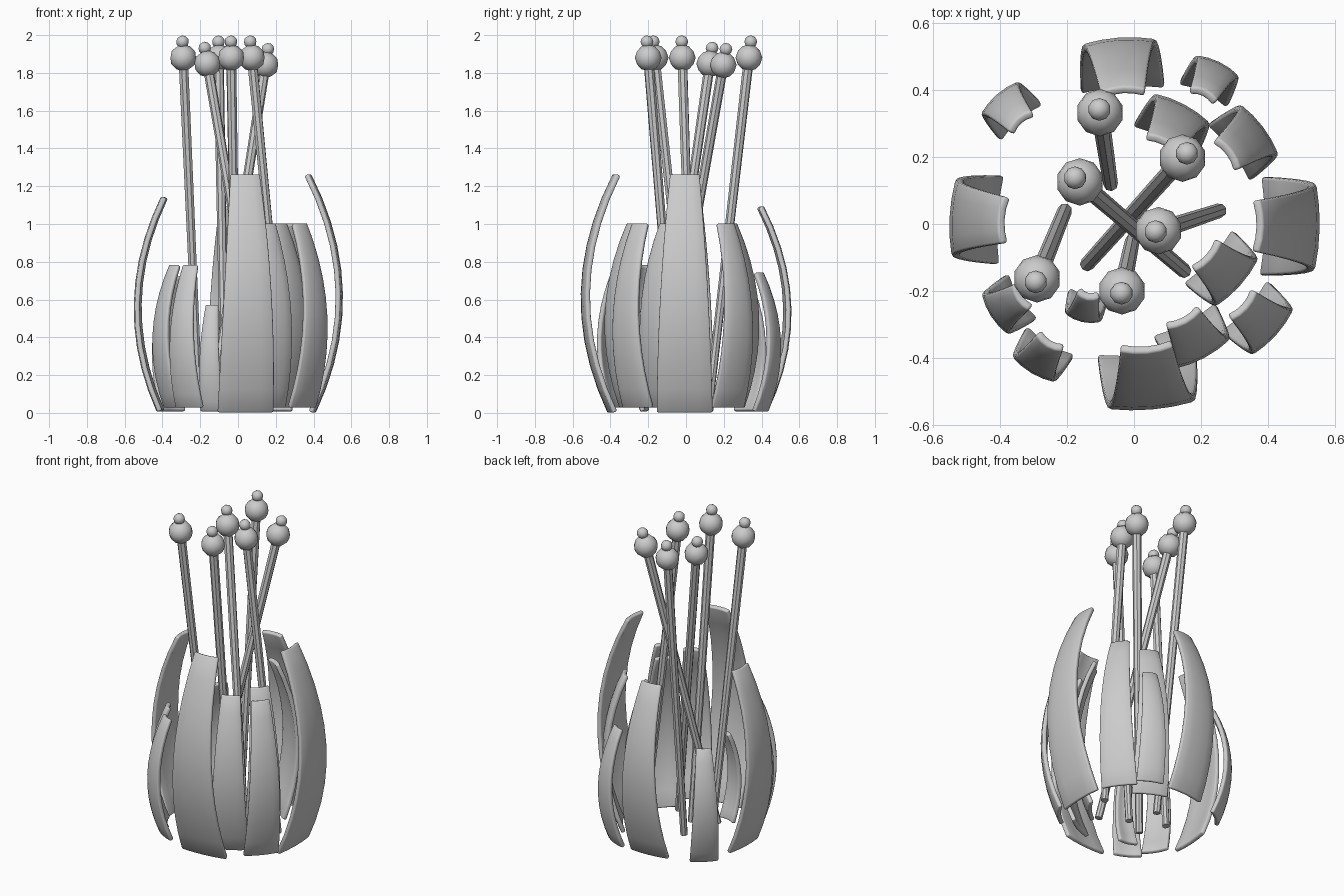
import bpy, bmesh, math
from mathutils import Vector

if "Cube" in bpy.data.objects:
    bpy.data.objects.remove(bpy.data.objects["Cube"])


def finish(ob):
    bpy.ops.object.select_all(action='DESELECT')
    ob.select_set(True)
    bpy.context.view_layer.objects.active = ob
    bpy.ops.object.shade_smooth_by_angle(angle=math.radians(40))


def petal(name, x, y, facing, width, z0, z1, bulge, top_in, thick=0.026):
    """Tapered slab that bows outward; (x, y) is the middle of its foot."""
    a = math.radians(facing)
    out, side = Vector((math.cos(a), math.sin(a), 0)), Vector((-math.sin(a), math.cos(a), 0))
    rows, cols = 10, 4
    bm = bmesh.new()
    grid = []
    for i in range(rows + 1):
        t = i / rows
        r = bulge * 4 * t * (1 - t) - top_in * t
        w = width * (1 - 0.12 * t - 0.36 * t * t)
        row = []
        for j in range(cols + 1):
            s = j / cols * 2 - 1
            p = Vector((x, y, z0 + (z1 - z0) * t)) + out * (r - 0.012 * s * s) + side * (s * w / 2)
            row.append(bm.verts.new(p))
        grid.append(row)
    for i in range(rows):
        for j in range(cols):
            bm.faces.new((grid[i][j], grid[i][j + 1], grid[i + 1][j + 1], grid[i + 1][j]))
    me = bpy.data.meshes.new(name)
    bm.to_mesh(me)
    bm.free()
    ob = bpy.data.objects.new(name, me)
    bpy.context.collection.objects.link(ob)
    sol = ob.modifiers.new("thickness", 'SOLIDIFY')
    sol.thickness, sol.offset = thick, 0
    bev = ob.modifiers.new("soft_edges", 'BEVEL')
    bev.width, bev.segments, bev.limit_method = 0.008, 2, 'ANGLE'
    bev.angle_limit = math.radians(40)
    finish(ob)


def stamen(i, base, head):
    """Leaning stalk with a ball and a small tip ball."""
    base, head = Vector(base), Vector(head)
    axis = head - base
    bpy.ops.mesh.primitive_cone_add(vertices=8, radius1=0.022, radius2=0.027, depth=axis.length,
                                    location=(base + head) / 2,
                                    rotation=axis.to_track_quat('Z', 'Y').to_euler())
    stalk = bpy.context.object
    stalk.name = f"stalk_{i}"
    finish(stalk)
    for part, r, d in (("head", 0.071, 0), ("tip", 0.034, 0.085)):
        bpy.ops.mesh.primitive_ico_sphere_add(subdivisions=2, radius=r,
                                              location=head + axis.normalized() * d)
        ball = bpy.context.object
        ball.name = f"stalk_{part}_{i}"
        finish(ball)


# Outer, middle and small petals: x, y, facing, width, z0, z1, bulge, top_in
petals = [
    (0.40, -0.007, -1, 0.295, 0.005, 1.26, 0.155, 0.025),
    (0.04, -0.40, -85, 0.295, 0.005, 1.26, 0.155, 0.025),
    (-0.418, 0.013, 177, 0.265, 0.01, 1.14, 0.132, 0.022),
    (-0.035, 0.42, 94, 0.25, 0.01, 1.09, 0.135, 0.020),
    (0.215, 0.402, 64, 0.16, 0.01, 0.74, 0.085, 0.012),
    (-0.35, 0.318, 131, 0.165, 0.01, 0.72, 0.085, 0.012),
    (0.30, 0.225, 37, 0.21, 0.03, 1.0, 0.105, 0.02),
    (0.10, 0.262, 62, 0.21, 0.03, 1.0, 0.105, 0.02),
    (0.237, -0.112, -42, 0.215, 0.03, 1.0, 0.105, 0.02),
    (0.345, -0.26, -42, 0.205, 0.03, 1.0, 0.105, 0.02),
    (0.16, -0.305, -62, 0.21, 0.03, 1.0, 0.105, 0.02),
    (-0.35, -0.227, 213, 0.16, 0.03, 0.78, 0.085, 0.012),
    (-0.26, -0.367, 239, 0.165, 0.03, 0.78, 0.085, 0.012),
    (-0.14, -0.225, 257, 0.12, 0.01, 0.57, 0.062, 0.010),
]
for i, p in enumerate(petals):
    petal(f"petal_{i + 1}", *p)

# Stamens: foot and head positions
stamens = [
    ((-0.07, 0.12, 0.03), (-0.102, 0.333, 1.88)),
    ((-0.14, -0.12, 0.03), (0.145, 0.197, 1.842)),
    ((0.15, -0.14, 0.03), (-0.162, 0.126, 1.848)),
    ((0.255, 0.04, 0.03), (0.073, -0.02, 1.88)),
    ((-0.207, 0.04, 0.03), (-0.29, -0.164, 1.88)),
    ((-0.005, -0.05, 0.03), (-0.036, -0.20, 1.88)),
]
for i, (b, h) in enumerate(stamens):
    stamen(i + 1, b, h)
